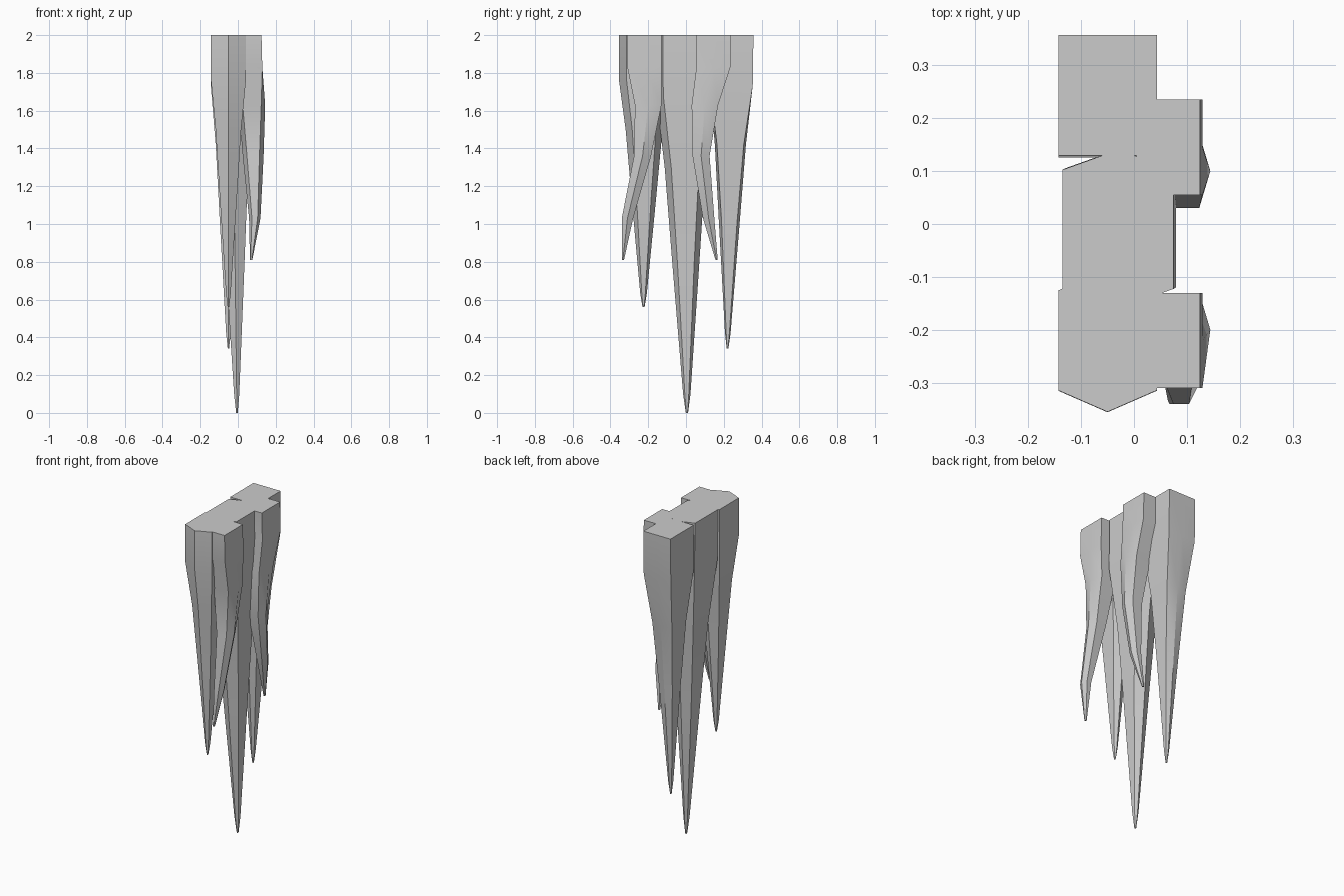
import bpy
import bmesh
import math
from mathutils import Vector

if "Cube" in bpy.data.objects:
    bpy.data.objects.remove(bpy.data.objects["Cube"], do_unlink=True)

TOP = 2
GREY = (0.6, 0.6, 0.6, 1)
material = bpy.data.materials.new("plain_grey")
material.use_nodes = True
material.diffuse_color = GREY
material.node_tree.nodes["Principled BSDF"].inputs["Base Color"].default_value = GREY


def six_sided_ring(bm, centre, half_x, half_y, corner, ridge):
    """Add a hexagon whose two points lie along the ridge axis."""
    outline = [(0, -1), (1, -corner), (1, corner), (0, 1), (-1, corner), (-1, -corner)]
    if ridge == "x":
        outline = [(-v, u) for u, v in outline]
    return [bm.verts.new(centre + Vector((half_x * u, half_y * v, 0))) for u, v in outline]


def loft(name, sections, ridge):
    """Skin a stack of rings into one closed spike."""
    bm = bmesh.new()
    rings = [six_sided_ring(bm, *section, ridge) for section in sections]
    for upper, lower in zip(rings, rings[1:]):
        for i in range(len(upper)):
            bm.faces.new((upper[i - 1], lower[i - 1], lower[i], upper[i]))
    bm.faces.new(rings[0])
    bm.faces.new(rings[-1])
    bmesh.ops.recalc_face_normals(bm, faces=bm.faces)
    mesh = bpy.data.meshes.new(name)
    bm.to_mesh(mesh)
    bm.free()
    mesh.materials.append(material)
    spike = bpy.data.objects.new(name, mesh)
    bpy.context.collection.objects.link(spike)
    bpy.ops.object.select_all(action="DESELECT")
    spike.select_set(True)
    bpy.context.view_layer.objects.active = spike
    bpy.ops.object.shade_smooth_by_angle(angle=math.radians(25))


# Share of the length, share of the top width
LONG_TAPER = [(0, 1), (0.16, 1), (0.35, 0.72), (0.6, 0.48), (0.95, 0.13), (1, 0.04)]


def long_spike(name, root, tip, half_x, half_y, corner):
    """Straight spike that tapers from a broad root to a fine tip."""
    sections = []
    for along, width in LONG_TAPER:
        centre = Vector(root).lerp(Vector(tip), along)
        point = corner + (0.5 - corner) * (1 - width)
        sections.append((centre, half_x * width, half_y * width, point))
    loft(name, sections, "y")


# Height, half depth, half width and corner position of the short spikes
SHORT_TAPER = [(TOP, 0.06, 0.09, 1), (1.83, 0.06, 0.09, 1), (1.63, 0.07, 0.07, 0.7),
               (1.36, 0.055, 0.045, 0.6), (1.03, 0.03, 0.03, 0.5), (0.81, 0.006, 0.006, 0.5)]


def short_spike(name, bend):
    """Spike that bulges, then bends sideways through the given y positions."""
    sections = []
    for (height, half_x, half_y, corner), y in zip(SHORT_TAPER, bend):
        centre = Vector((0.115 - 0.05 * height / TOP, y, height))
        sections.append((centre, half_x, half_y, corner))
    # Keep the tip under the bulge
    sections[-1][0].x = 0.07
    loft(name, sections, "x")


# Three long spikes in a row
long_spike("front_spike", (-0.05, -0.22, TOP), (-0.05, -0.225, 0.56), 0.093, 0.135, 0.7)
long_spike("middle_spike", (-0.03, -0.01, TOP), (-0.005, 0.005, 0), 0.105, 0.15, 0.75)
long_spike("back_spike", (-0.05, 0.243, TOP), (-0.05, 0.22, 0.34), 0.093, 0.114, 1)

# Two short bent spikes on the left side
short_spike("front_short_spike", (-0.22, -0.22, -0.2, -0.23, -0.31, -0.334))
short_spike("back_short_spike", (0.145, 0.145, 0.1, 0.08, 0.12, 0.162))
